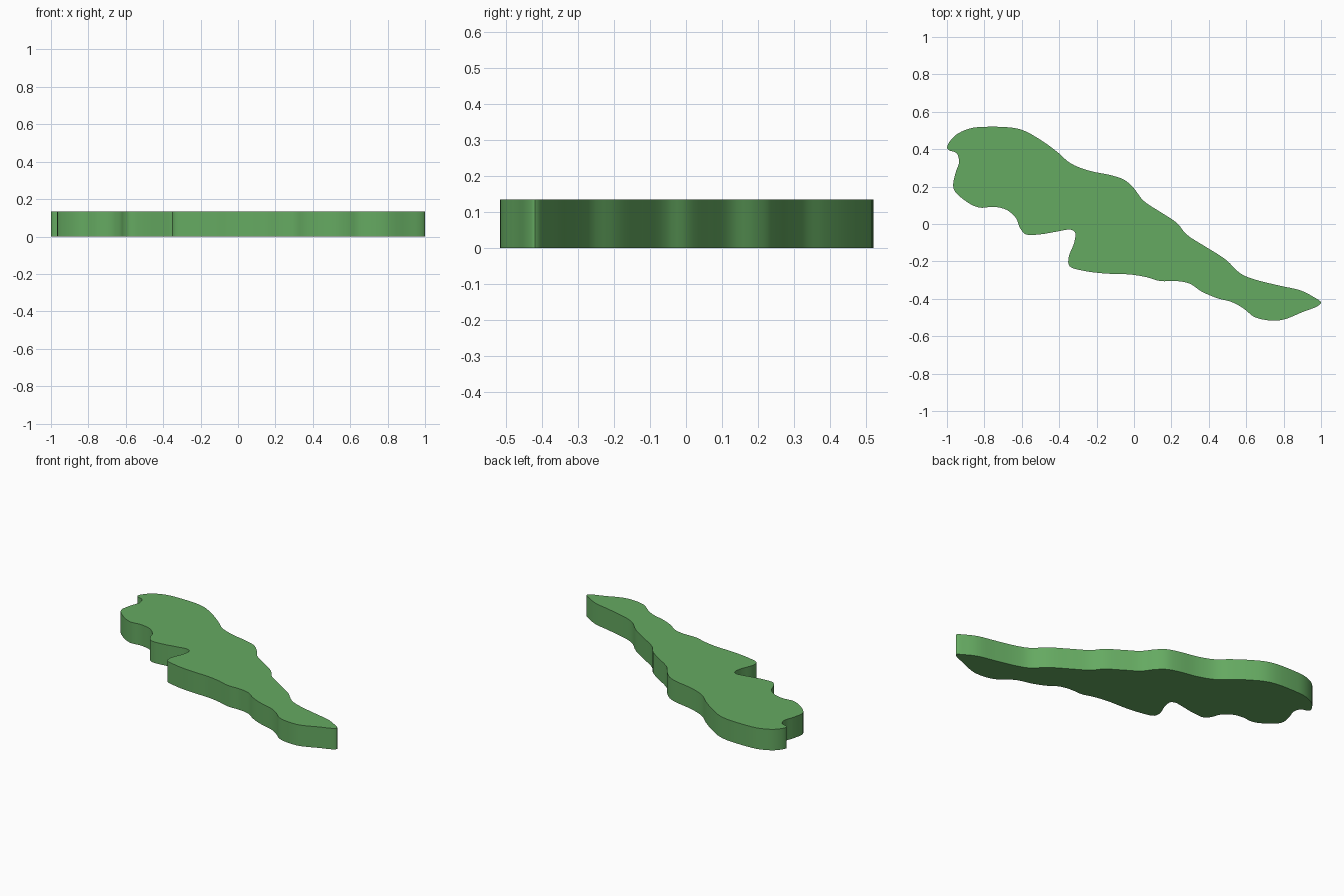
import bpy, bmesh, math
from mathutils import Vector

if "Cube" in bpy.data.objects:
    bpy.data.objects.remove(bpy.data.objects["Cube"])

HEIGHT = 0.135
STEPS = 4

# Outline control points, clockwise from the left tip
OUTLINE = [
    (-1, .41), (-.96, .47), (-.88, .51), (-.78, .52), (-.61, .507), (-.5, .45),
    (-.41, .385), (-.34, .325), (-.24, .285), (-.12, .26), (-.05, .235), (0, .19),
    (.05, .125), (.14, .065), (.23, .005), (.28, -.055), (.38, -.12), (.49, -.19),
    (.57, -.265), (.64, -.295), (.78, -.33), (.89, -.355), (.96, -.39), (1, -.42),
    (.98, -.44), (.91, -.467), (.78, -.515), (.65, -.5), (.59, -.455), (.53, -.42),
    (.44, -.395), (.36, -.36), (.30, -.32), (.23, -.305), (.14, -.305), (.07, -.285),
    (-.02, -.27), (-.15, -.265), (-.27, -.25), (-.345, -.225), (-.35, -.18),
    (-.32, -.1), (-.315, -.045), (-.34, -.03), (-.41, -.04), (-.5, -.055),
    (-.58, -.055), (-.61, -.02), (-.63, .03), (-.68, .075), (-.75, .092),
    (-.83, .088), (-.91, .13), (-.965, .19), (-.955, .27), (-.935, .335),
    (-.95, .38), (-.99, .395),
]


def smooth_loop(points, steps):
    """Closed centripetal Catmull-Rom curve through the points."""
    pts = [Vector(p) for p in points]
    n, out = len(pts), []
    for i in range(n):
        p = [pts[(i + k) % n] for k in (-1, 0, 1, 2)]
        t = [0.0]
        for a, b in zip(p, p[1:]):
            t.append(t[-1] + math.sqrt((b - a).length))
        for s in range(steps):
            u = t[1] + (t[2] - t[1]) * s / steps
            level = p
            a = [level[k].lerp(level[k + 1], (u - t[k]) / (t[k + 1] - t[k])) for k in range(3)]
            b = [a[k].lerp(a[k + 1], (u - t[k]) / (t[k + 2] - t[k])) for k in range(2)]
            out.append(b[0].lerp(b[1], (u - t[1]) / (t[2] - t[1])))
    return out


# Flat slab: outline face extruded upward
bm = bmesh.new()
base = bm.faces.new([bm.verts.new((p.x, p.y, 0)) for p in smooth_loop(OUTLINE, STEPS)])
top = bmesh.ops.extrude_face_region(bm, geom=[base], use_keep_orig=True)
bmesh.ops.translate(bm, vec=(0, 0, HEIGHT),
                    verts=[v for v in top["geom"] if isinstance(v, bmesh.types.BMVert)])
bmesh.ops.recalc_face_normals(bm, faces=bm.faces)
mesh = bpy.data.meshes.new("island_slab")
bm.to_mesh(mesh)
bm.free()

slab = bpy.data.objects.new("island_slab", mesh)
bpy.context.collection.objects.link(slab)

# Green finish
green = bpy.data.materials.new("green")
green.diffuse_color = (0.13, 0.40, 0.12, 1)
green.use_nodes = True
green.node_tree.nodes["Principled BSDF"].inputs["Base Color"].default_value = green.diffuse_color
mesh.materials.append(green)

# Smooth side wall, crisp rims
bpy.context.view_layer.objects.active = slab
slab.select_set(True)
bpy.ops.object.shade_smooth_by_angle(angle=math.radians(40))
